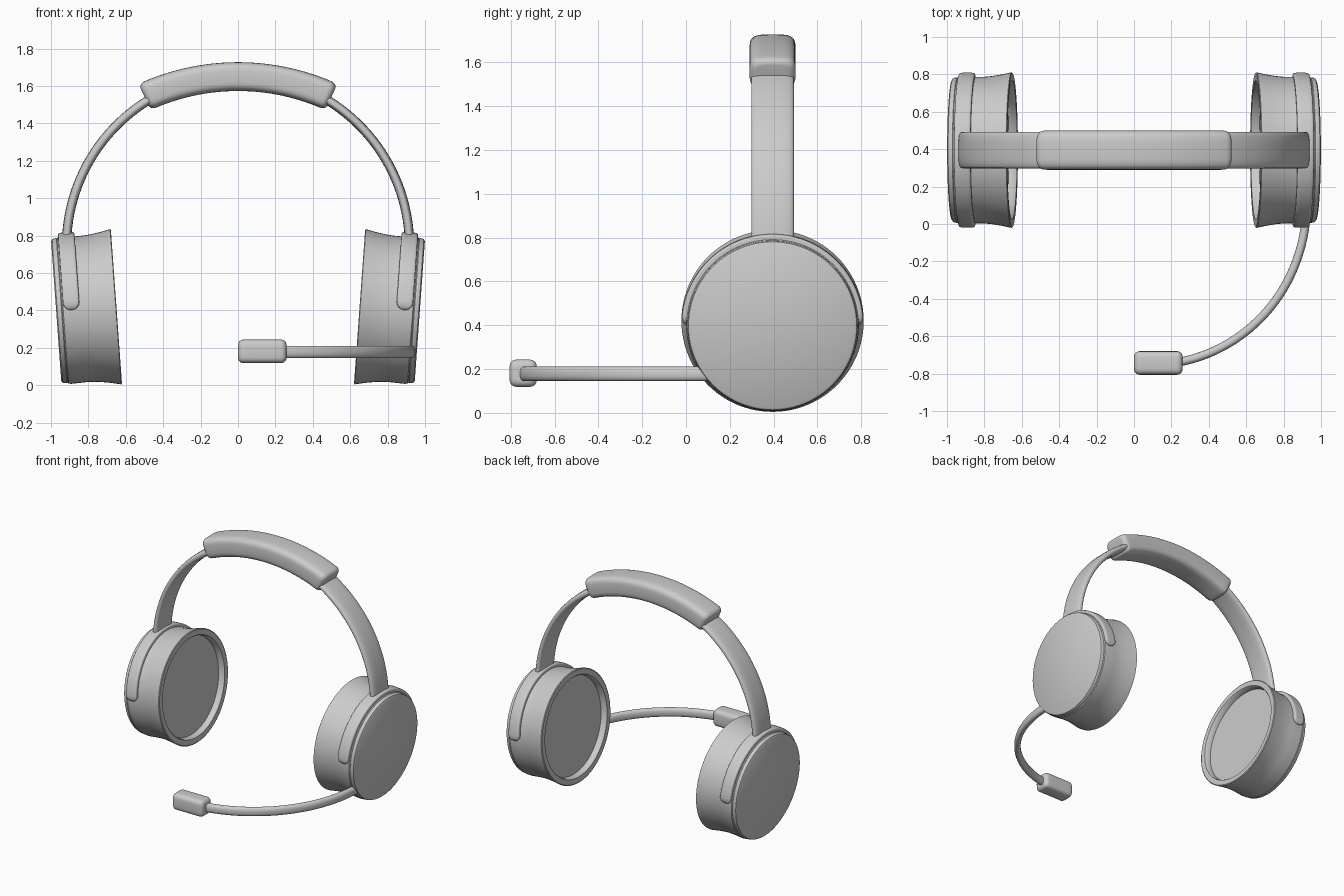
import bpy, bmesh
from math import sin, cos, pi, radians, sqrt
from mathutils import Vector

if "Cube" in bpy.data.objects:
    bpy.data.objects.remove(bpy.data.objects["Cube"])

Y, Z = Vector((0, 1, 0)), Vector((0, 0, 1))


def loft(name, rings, mirror=False, angle=35):
    """Skin a list of point rings and close both ends."""
    bm = bmesh.new()
    vs = [[bm.verts.new(p) for p in ring] for ring in rings]
    n = len(rings[0])
    for a, b in zip(vs, vs[1:]):
        for i in range(n):
            j = (i + 1) % n
            bm.faces.new((a[i], a[j], b[j], b[i]))
    bm.faces.new(vs[0])
    bm.faces.new(vs[-1])
    bmesh.ops.recalc_face_normals(bm, faces=bm.faces)
    me = bpy.data.meshes.new(name)
    bm.to_mesh(me)
    bm.free()
    me.shade_smooth()
    me.set_sharp_from_angle(angle=radians(angle))
    ob = bpy.data.objects.new(name, me)
    bpy.context.collection.objects.link(ob)
    if mirror:
        mod = ob.modifiers.new("Mirror", 'MIRROR')
        mod.use_mirror_merge = False
    return ob


def sweep(name, path, length, lateral, w, h, power, end, mirror=False, steps=40, sides=40):
    """Sweep a superellipse (half sizes w, h) along path(u), with ends rounded by 'end'."""
    arc = [(end * (1 - cos(k * pi / 12)), end * (1 - sin(k * pi / 12))) for k in range(7)]
    stations = [(t / length, d) for t, d in arc]
    u0 = end / length
    stations += [(u0 + (1 - 2 * u0) * k / steps, 0) for k in range(1, steps)]
    stations += [(1 - t / length, d) for t, d in reversed(arc)]
    rings = []
    for u, inset in stations:
        tangent = (path(u + 1e-3) - path(u - 1e-3)).normalized()
        normal = tangent.cross(lateral).normalized()
        ww, hh = w - inset, h - inset * min(1, h / w)
        ring = []
        for k in range(sides):
            a = 2 * pi * k / sides
            c, s = cos(a), sin(a)
            x = abs(c) ** (2 / power) * (1 if c > 0 else -1)
            y = abs(s) ** (2 / power) * (1 if s > 0 else -1)
            ring.append(path(u) + lateral * (x * ww) + normal * (y * hh))
        rings.append(ring)
    return loft(name, rings, mirror)


def arc_path(cz, r, a0, a1):
    """Arc in the front plane, angles measured from +x."""
    def f(u):
        a = radians(a0 + (a1 - a0) * u)
        return Vector((r * cos(a), 0.395, cz + r * sin(a)))
    return f


# Ear cups: one tilted lathe profile (depth, radius), mirrored
axis = Vector((0.9974, 0, -0.072))
up = Vector((0.072, 0, 0.9974))
origin = Vector((0.65, 0.395, 0.42))


def cup_point(s, r, a):
    return origin + axis * s + (Y * cos(a) + up * sin(a)) * r


profile = [(0.045, 0.362), (0.008, 0.366), (0.001, 0.372), (0, 0.41), (0.004, 0.416),
           (0.06, 0.404), (0.11, 0.396), (0.15, 0.392), (0.19, 0.391), (0.27, 0.394),
           (0.285, 0.392), (0.291, 0.386), (0.294, 0.389), (0.308, 0.388),
           (0.317, 0.384), (0.323, 0.374)]
loft("ear_cup", [[cup_point(s, r, 2 * pi * k / 96) for k in range(96)] for s, r in profile], True)

# Yokes: rounded half rings hugging the top of each cup
sweep("yoke", lambda u: cup_point(0.24, 0.395, pi * u), 0.395 * pi, axis,
      0.044, 0.021, 5, 0.042, True, steps=56)

# Headband strap and padded cover
sweep("headband", arc_path(0.742, 0.917, 1, 179), 0.917 * pi, Y, 0.097, 0.025, 3, 0.01, steps=72)
sweep("headband_pad", arc_path(0.45, 1.2, 114.6, 65.4), 1.03, Y, 0.105, 0.077, 4, 0.035)

# Microphone boom: cubic curve from the cup rim to the capsule
P = [Vector(p) for p in ((0.925, 0.12, 0.178), (0.92, -0.35, 0.178),
                         (0.6, -0.68, 0.178), (0.22, -0.742, 0.178))]


def boom(u):
    v = 1 - u
    return P[0] * v**3 + P[1] * 3 * u * v * v + P[2] * 3 * u * u * v + P[3] * u**3


sweep("microphone_boom", boom, 1.2, Z, 0.033, 0.023, 2.4, 0.01)

# Microphone capsule
sweep("microphone", lambda u: Vector((0.26 * u, -0.743, 0.181)), 0.26, Y, 0.063, 0.063, 4, 0.03, steps=6)
